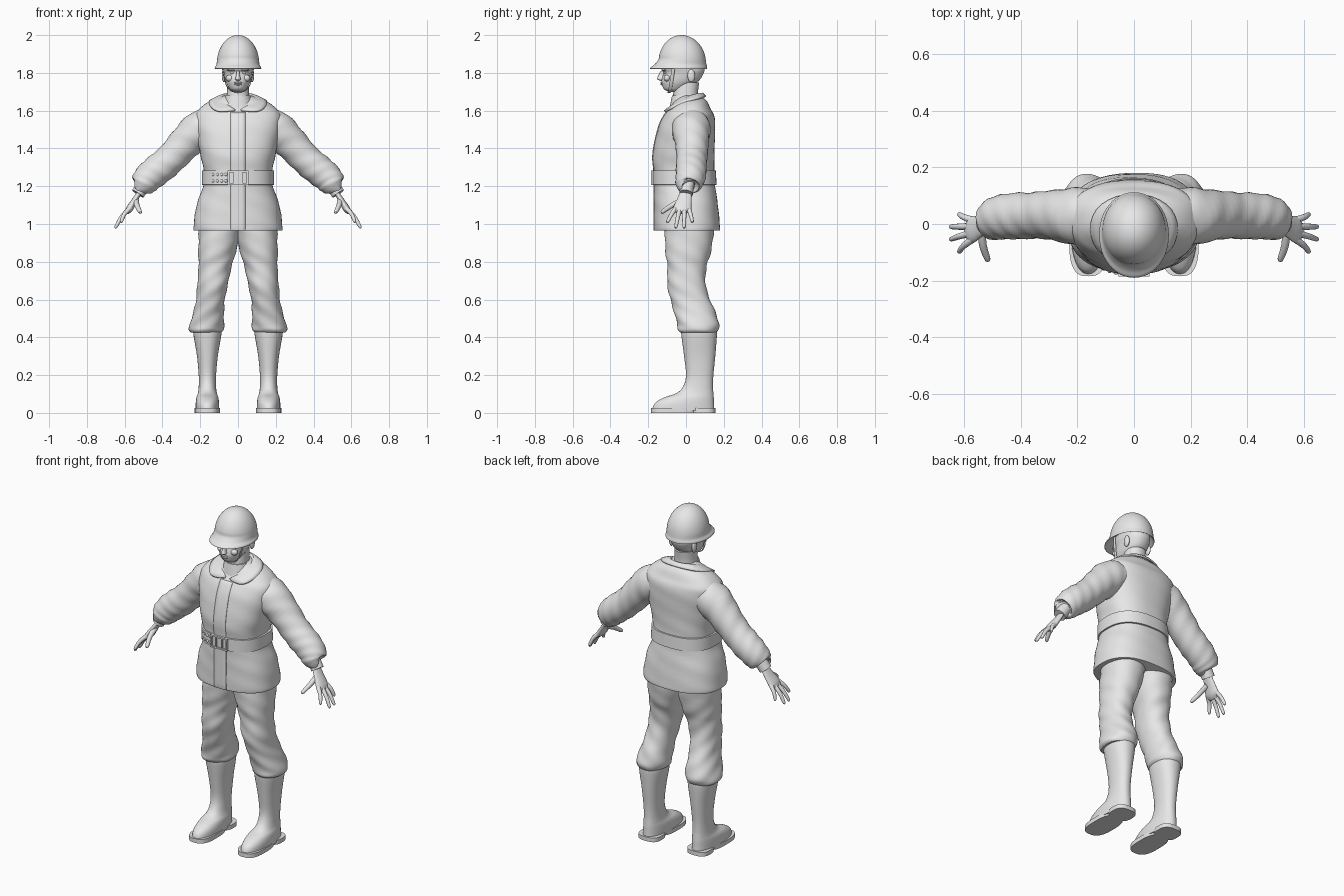
import bpy
import bmesh
from math import sin, cos, pi, copysign, radians
from mathutils import Vector, Matrix

cube = bpy.data.objects.get("Cube")
if cube:
    bpy.data.objects.remove(cube, do_unlink=True)

grey = bpy.data.materials.new("plain_grey")
grey.use_nodes = True
grey.diffuse_color = (.8, .8, .8, 1)
grey.node_tree.nodes["Principled BSDF"].inputs["Base Color"].default_value = grey.diffuse_color
made = []


def finish(name, bm, mirror=False):
    """Turn a bmesh into a named object, optionally mirrored to the other side."""
    bmesh.ops.recalc_face_normals(bm, faces=bm.faces)
    mesh = bpy.data.meshes.new(name)
    bm.to_mesh(mesh)
    bm.free()
    mesh.materials.append(grey)
    obj = bpy.data.objects.new(name, mesh)
    bpy.context.collection.objects.link(obj)
    if mirror:
        obj.modifiers.new("Mirror", "MIRROR")
    made.append(obj)
    return obj


def smooth(rows, steps):
    """Catmull-Rom interpolation through a list of number rows."""
    out = []
    last = len(rows) - 1
    for i in range(last):
        before, start, end, after = (rows[min(max(i + k, 0), last)] for k in (-1, 0, 1, 2))
        for s in range(steps):
            t = s / steps
            out.append([q + t / 2 * (r - p + t * (2 * p - 5 * q + 4 * r - u + t * (3 * (q - r) + u - p)))
                        for p, q, r, u in zip(before, start, end, after)])
    return out + [list(rows[-1])]


def skin(name, rings, mirror=False, closed=True):
    """Bridge equal rings of points into a surface, with end caps if closed."""
    bm = bmesh.new()
    loops = [[bm.verts.new(point) for point in ring] for ring in rings]
    count = len(loops[0])
    for lower, upper in zip(loops, loops[1:]):
        for i in range(count if closed else count - 1):
            j = (i + 1) % count
            bm.faces.new((lower[i], lower[j], upper[j], upper[i]))
    if closed:
        bm.faces.new(loops[0])
        bm.faces.new(loops[-1])
    return finish(name, bm, mirror)


def rounded(value, power):
    return copysign(abs(value) ** (2 / power), value)


def stack(name, rows, steps=5, sides=48, power=2.2, folds=0, centre=0, lean=0, mirror=False):
    """Loft horizontal rounded sections, each given as (z, half width, front y, back y)."""
    rings = []
    for z, half, front, back in smooth(rows, steps):
        ring = []
        for i in range(sides):
            angle = 2 * pi * i / sides
            crease = 1 + folds * sin(3 * angle + 40 * z) * sin(23 * z + angle)
            ring.append((centre + lean * z + half * crease * rounded(cos(angle), power),
                         (front + back) / 2 + (back - front) / 2 * crease * rounded(sin(angle), power), z))
        rings.append(ring)
    return skin(name, rings, mirror)


def tube(name, rows, steps=5, sides=24, flat=1, folds=0):
    """Loft oval sections along a path of (x, y, z, radius), mirrored to both sides."""
    path = smooth(rows, steps)
    rings = []
    for k, (x, y, z, radius) in enumerate(path):
        ahead, behind = path[min(k + 1, len(path) - 1)], path[max(k - 1, 0)]
        along = (Vector(ahead[:3]) - Vector(behind[:3])).normalized()
        side = (Vector((0, 1, 0)) - along * along.y).normalized()
        up = along.cross(side) * flat
        ring = []
        for i in range(sides):
            angle = 2 * pi * i / sides
            crease = 1 + folds * sin(2 * angle + k) * sin(k / 2 + angle)
            ring.append(Vector((x, y, z)) + radius * crease * (side * cos(angle) + up * sin(angle)))
        rings.append(ring)
    return skin(name, rings, mirror=True)


def ball(name, centre, size, mirror=False):
    bm = bmesh.new()
    place = Matrix.Translation(centre) @ Matrix.Diagonal((*size, 1))
    bmesh.ops.create_uvsphere(bm, u_segments=20, v_segments=12, radius=1, matrix=place)
    return finish(name, bm, mirror)


def box(name, centre, size):
    bm = bmesh.new()
    place = Matrix.Translation(centre) @ Matrix.Diagonal((*size, 1))
    bmesh.ops.create_cube(bm, size=1, matrix=place)
    return finish(name, bm)


# Jacket body
body_power = 2.45
body = [(.965, .23, -.165, .175), (.98, .237, -.17, .18), (1.1, .218, -.17, .17), (1.2, .185, -.17, .155),
        (1.28, .183, -.17, .15), (1.37, .2, -.176, .15), (1.5, .225, -.15, .155), (1.57, .23, -.12, .15),
        (1.61, .205, -.09, .13), (1.65, .15, -.06, .11), (1.68, .07, -.03, .08)]
stack("jacket", body, sides=64, power=body_power, folds=.012)
body_sections = smooth(body, 12)


def section(z):
    return min(body_sections, key=lambda row: abs(row[0] - z))


def front_y(x, z):
    """Depth of the jacket front at a given place."""
    _, half, front, back = section(z)
    bulge = (1 - abs(x / half) ** body_power) ** (1 / body_power)
    return (front + back) / 2 - (back - front) / 2 * bulge


# Button placket laid on the front
strip = [[(x, front_y(x, row[0]) - .003, row[0]) for x in (-.04, -.02, 0, .02, .04)]
         for row in body_sections[2::4] if row[0] < 1.6]
skin("placket", strip, closed=False).modifiers.new("Solidify", "SOLIDIFY").thickness = .006

# Belt with buckle frame and eyelets
belt_middle = 1.245
belt = []
for drop, grow in ((-.04, -.01), (-.037, .008), (.037, .008), (.04, -.01)):
    _, half, front, back = section(belt_middle + drop)
    belt.append((belt_middle + drop, half + grow, front - grow, back + grow))
stack("belt", belt, steps=1, sides=64, power=body_power)
buckle_y = front_y(0, belt_middle) - .01
for side in (-1, 1):
    box("buckle_bar", (0, buckle_y, belt_middle + side * .033), (.11, .012, .009))
    for x in (.02, .05):
        box("buckle_post", (side * x, buckle_y, belt_middle), (.009, .012, .07))
    for column in range(4):
        x = -.13 + column * .022
        z = belt_middle + side * .017
        ball("eyelet", (x, front_y(x, z) - .009, z), (.008, .006, .008))

# Folded collar: stand, fold and outer edge, each from the back to the front point
stand = [(0, .08, 1.65), (.06, .04, 1.65), (.07, -.03, 1.63), (.01, -.09, 1.6)]
fold = [(0, .09, 1.71), (.07, .06, 1.71), (.09, -.03, 1.68), (.01, -.11, 1.61)]
edge = [(0, .12, 1.68), (.13, .08, 1.67), (.17, -.02, 1.65), (.12, -.13, 1.59)]
collar = skin("collar", [stand, fold, edge], mirror=True, closed=False)
rounding = collar.modifiers.new("Subdivision", "SUBSURF")
rounding.levels = rounding.render_levels = 2
collar.modifiers.new("Solidify", "SOLIDIFY").thickness = .01

# Sleeves, knitted wrists and palms
tube("sleeve", [(.1, .03, 1.54, .08), (.19, .03, 1.505, .102), (.27, .03, 1.435, .09), (.35, .03, 1.355, .082),
                (.42, .03, 1.29, .082), (.48, .02, 1.24, .077), (.51, .01, 1.205, .065), (.515, .01, 1.2, .04)],
     sides=36, folds=.05)
tube("wrist_band", [(.49, .01, 1.22, .036), (.53, 0, 1.16, .036)])
tube("palm", [(.52, 0, 1.17, .03), (.55, -.01, 1.12, .04), (.575, -.02, 1.08, .047), (.59, -.02, 1.06, .03)],
     flat=.4)


def digit(name, root, tip, radius):
    """A tapering, slightly bent finger with a rounded end."""
    knuckle = root.lerp(tip, .5) + Vector((.006, 0, .005))
    tube(name, [(*root, radius), (*knuckle, radius * .85), (*root.lerp(tip, .93), radius * .65),
                (*tip, radius * .2)], steps=4, sides=12)


# Fingers fan out from the palm, longest in the middle
for k, label in enumerate(("index", "middle", "ring", "little")):
    shorter = .015 * (k - 1.5) ** 2
    root = Vector((.57, -.053 + .022 * k, 1.085))
    digit(label + "_finger", root, Vector((.655 - shorter, -.1 + .045 * k, .975 + shorter)), .013)
digit("thumb", Vector((.54, -.02, 1.125)), Vector((.517, -.132, 1.06)), .016)

# Bloused trousers, legs leaning outward toward the boots
stack("trouser_leg", [(1, .12, -.11, .15), (.85, .1, -.107, .13), (.77, .085, -.1, .11), (.68, .08, -.1, .105),
                      (.6, .077, -.08, .125), (.53, .083, -.06, .155), (.47, .091, -.046, .175),
                      (.44, .09, -.042, .17), (.425, .078, -.03, .16)],
      folds=.045, centre=.23, lean=-.14, mirror=True)

# Tall boots with separate sole and heel
stance = .162
stack("boot", [(.45, .065, -.02, .155), (.425, .075, -.026, .164), (.3, .055, -.01, .155), (.2, .046, 0, .145),
               (.14, .046, -.015, .143), (.105, .05, -.05, .145), (.08, .058, -.12, .147),
               (.05, .062, -.166, .148), (.012, .062, -.18, .15)], centre=stance, mirror=True)
for part, front, back in (("sole", -.185, .06), ("heel", .03, .157)):
    stack("boot_" + part, [(z, .067, front, back) for z in (0, .025)],
          steps=1, power=2.8, centre=stance, mirror=True)

# Neck and inner shirt collar
stack("neck", [(1.6, .07, -.06, .075), (1.68, .06, -.068, .063), (1.75, .056, -.06, .07)])
stack("shirt_collar", [(1.6, .085, -.09, .08), (1.64, .078, -.082, .078), (1.68, .066, -.074, .07)])

# Head and face
stack("head", [(1.7, .025, -.09, -.03), (1.712, .042, -.115, -.01), (1.735, .057, -.126, .03),
               (1.76, .067, -.13, .07), (1.8, .075, -.12, .094), (1.825, .08, -.132, .098), (1.87, .085, -.12, .09)])
stack("nose", [(1.758, .006, -.135, -.11), (1.767, .015, -.153, -.11), (1.785, .01, -.147, -.11),
               (1.81, .008, -.134, -.11)], sides=20)
for label, z in (("upper_lip", 1.748), ("lower_lip", 1.739)):
    ball(label, (0, -.127, z), (.02, .009, .005))
ball("eye", (.03, -.108, 1.8), (.013, .009, .007), mirror=True)
ball("brow", (.033, -.118, 1.815), (.025, .012, .006), mirror=True)
ball("cheek", (.043, -.1, 1.772), (.022, .018, .018), mirror=True)
ball("ear", (.075, .028, 1.785), (.011, .02, .034), mirror=True)
tube("chin_strap", [(.086, -.065, 1.85, .009), (.076, -.072, 1.785, .009), (.063, -.08, 1.738, .009),
                    (.04, -.085, 1.706, .009), (0, -.09, 1.696, .009)], sides=12, flat=.25)

# Helmet: flared brim under an oval dome
brim = [(1.85, .09, -.12, .09), (1.822, .12, -.184, .11), (1.83, .122, -.186, .112), (1.845, .114, -.166, .108)]
arc = [radians(8 + 9 * k) for k in range(10)]
dome = [(1.85 + .15 * sin(a), .112 * cos(a), -.025 - .122 * cos(a), -.025 + .131 * cos(a)) for a in arc]
stack("helmet", brim + dome, power=2.05)

# Smooth shading that keeps hard edges
for obj in made:
    obj.select_set(True)
bpy.context.view_layer.objects.active = made[0]
bpy.ops.object.shade_smooth_by_angle(angle=radians(45))
